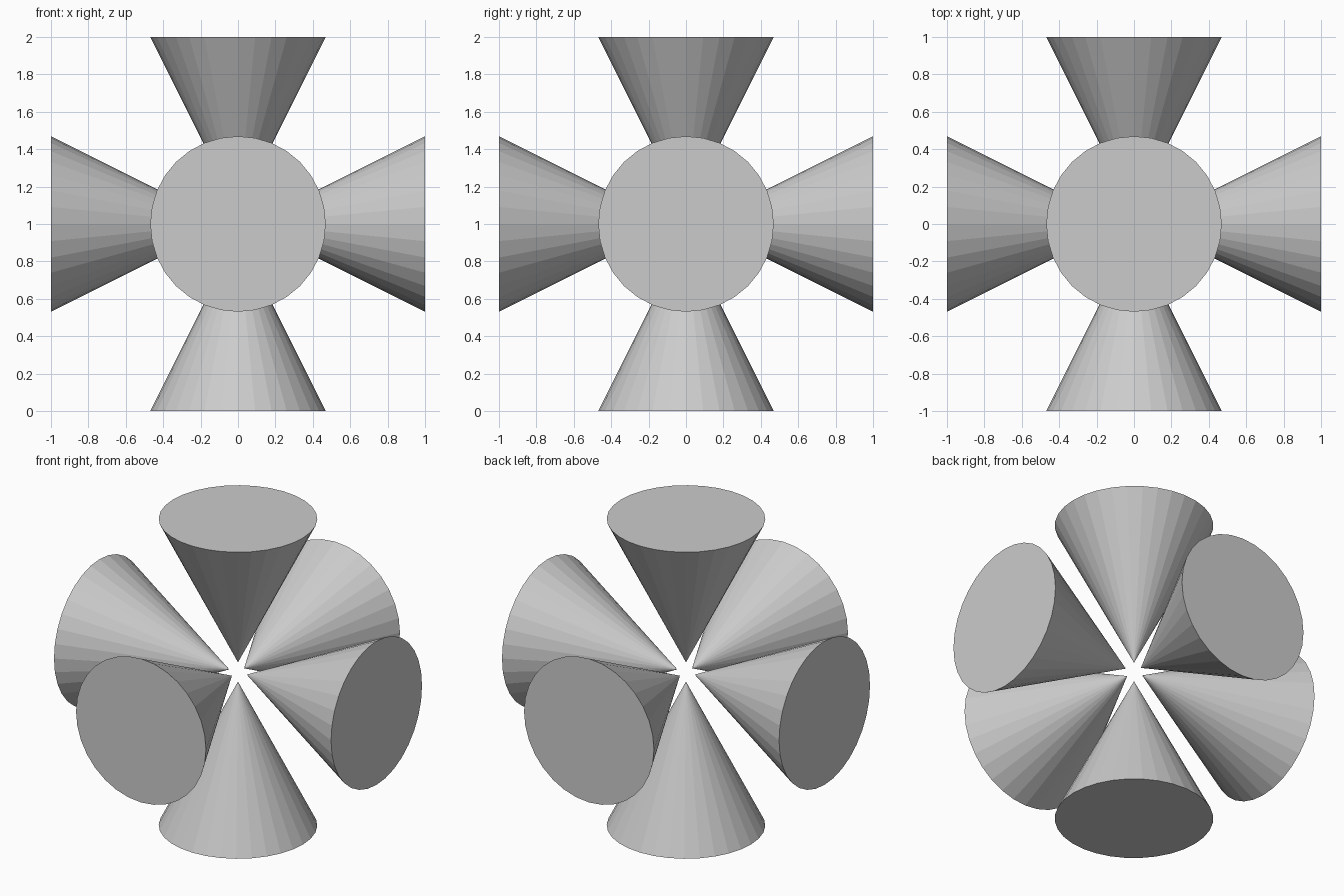
import bpy
from mathutils import Vector

if "Cube" in bpy.data.objects:
    bpy.data.objects.remove(bpy.data.objects["Cube"])

RADIUS = 0.469
TIP = 0.063      # gap between the centre and each tip
CENTRE = Vector((0, 0, 1))


# Cone with its tip near the centre and its flat base facing outward
def add_cone(name, direction):
    d = Vector(direction)
    depth = 1 - TIP
    bpy.ops.mesh.primitive_cone_add(
        vertices=32, radius1=RADIUS, radius2=0, depth=depth,
        location=CENTRE + d * (TIP + depth / 2),
        rotation=(-d).to_track_quat('Z', 'Y').to_euler())
    bpy.context.object.name = name


# One cone for each axis direction
for name, direction in {
    "right_cone": (1, 0, 0), "left_cone": (-1, 0, 0),
    "back_cone": (0, 1, 0), "front_cone": (0, -1, 0),
    "top_cone": (0, 0, 1), "bottom_cone": (0, 0, -1),
}.items():
    add_cone(name, direction)
